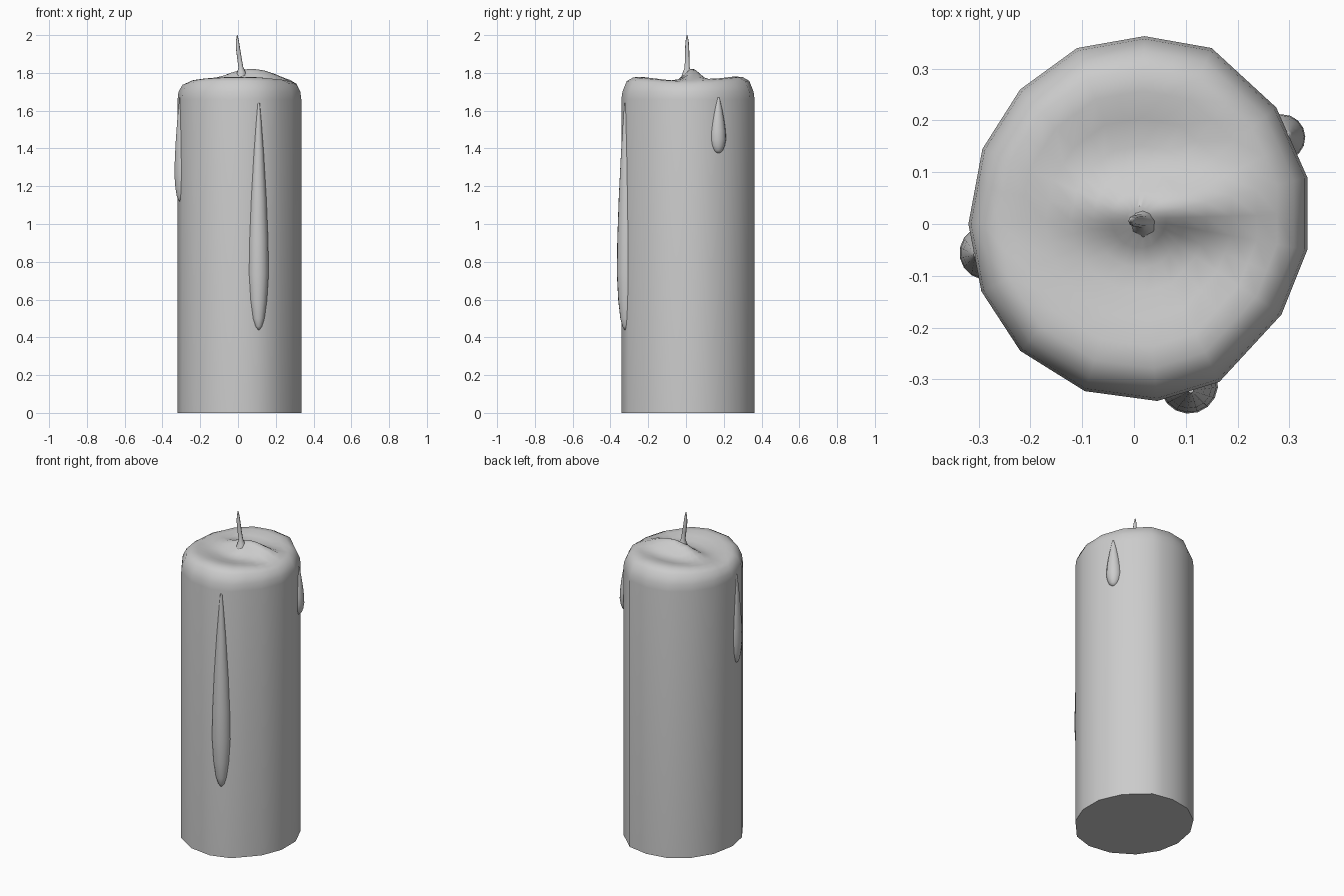
import bpy, bmesh, math
from mathutils import Vector

if "Cube" in bpy.data.objects:
    bpy.data.objects.remove(bpy.data.objects["Cube"])


def loft(name, rings, angle=60):
    """Skin a stack of equal-length rings and cap both ends."""
    bm = bmesh.new()
    vs = [[bm.verts.new(p) for p in r] for r in rings]
    n = len(vs[0])
    for a, b in zip(vs, vs[1:]):
        for i in range(n):
            j = (i + 1) % n
            bm.faces.new((a[i], a[j], b[j], b[i]))
    bm.faces.new(vs[0][::-1])
    bm.faces.new(vs[-1])
    bmesh.ops.recalc_face_normals(bm, faces=bm.faces)
    me = bpy.data.meshes.new(name)
    bm.to_mesh(me)
    bm.free()
    ob = bpy.data.objects.new(name, me)
    bpy.context.collection.objects.link(ob)
    bpy.ops.object.select_all(action='DESELECT')
    ob.select_set(True)
    bpy.context.view_layer.objects.active = ob
    bpy.ops.object.shade_smooth_by_angle(angle=math.radians(angle))
    return ob


# Uneven 15-sided outline of the wax body, with edge midpoints for the top
outline = [(.335, .09), (.275, .225), (.15, .34), (.02, .363), (-.11, .34),
           (-.22, .26), (-.293, .145), (-.32, 0), (-.295, -.13), (-.22, -.245),
           (-.095, -.323), (.045, -.342), (.165, -.305), (.285, -.175), (.335, -.05)]
pts = []
for a, b in zip(outline, outline[1:] + outline[:1]):
    pts += [Vector(a), (Vector(a) + Vector(b)) / 2]
mid = Vector((.01, .01))


def top_ring(s, base, front_back, ridge):
    """Ring of the melted top: lifted front/back rim plus a ridge along x."""
    ring = []
    for p in pts:
        q = mid + (p - mid) * s
        side = abs(p.y) / .35
        hump = math.exp(-((q.y - .035) / .06) ** 2 - ((q.x - .08) / .2) ** 2)
        ring.append((q.x, q.y, base + front_back * side + ridge * hump))
    return ring


# Wax body
rings = [[(p.x, p.y, z) for p in pts] for z in (0, 1.66)]
for args in [(.985, 1.7, 0, 0), (.92, 1.737, .02, 0), (.82, 1.75, .027, .02),
             (.7, 1.75, .03, .045), (.55, 1.748, .018, .065), (.4, 1.747, .008, .07),
             (.27, 1.747, 0, .073), (.16, 1.75, 0, .072), (.07, 1.765, 0, .055)]:
    rings.append(top_ring(*args))
loft("wax_body", rings, 50)

# Wick, flared at the base and leaning left
wick = [(.018, 1.77, .035), (.018, 1.805, .022), (.015, 1.83, .013), (.007, 1.88, .012),
        (0, 1.93, .011), (-.003, 1.97, .008), (-.004, 2.0, .002)]
loft("wick", [[(x + r * math.cos(k * math.pi / 4), .006 + r * math.sin(k * math.pi / 4), z)
               for k in range(8)] for x, z, r in wick])

# Wax drips: (height fraction, width fraction) teardrop profile
drop = [(0, .08), (.015, .33), (.05, .58), (.13, .83), (.25, 1), (.4, .94),
        (.58, .77), (.78, .5), (.92, .26), (1, .1)]


def drip(name, x, y, nx, ny, z0, z1, r, sink):
    n = Vector((nx, ny, 0)).normalized()
    t = Vector((-n.y, n.x, 0))
    rs = []
    for h, w in drop:
        c = Vector((x, y, z0 + (z1 - z0) * h)) - n * sink * w
        rs.append([c + (n * math.cos(a) + t * math.sin(a)) * r * w
                   for a in (k * math.pi / 8 for k in range(16))])
    loft(name, rs, 80)


drip("drip_front", .11, -.322, .3, -.95, .44, 1.64, .056, .012)
drip("drip_left", -.307, -.06, -.98, -.19, 1.12, 1.67, .052, .022)
drip("drip_right", .297, .172, .91, .41, 1.375, 1.67, .045, .012)
